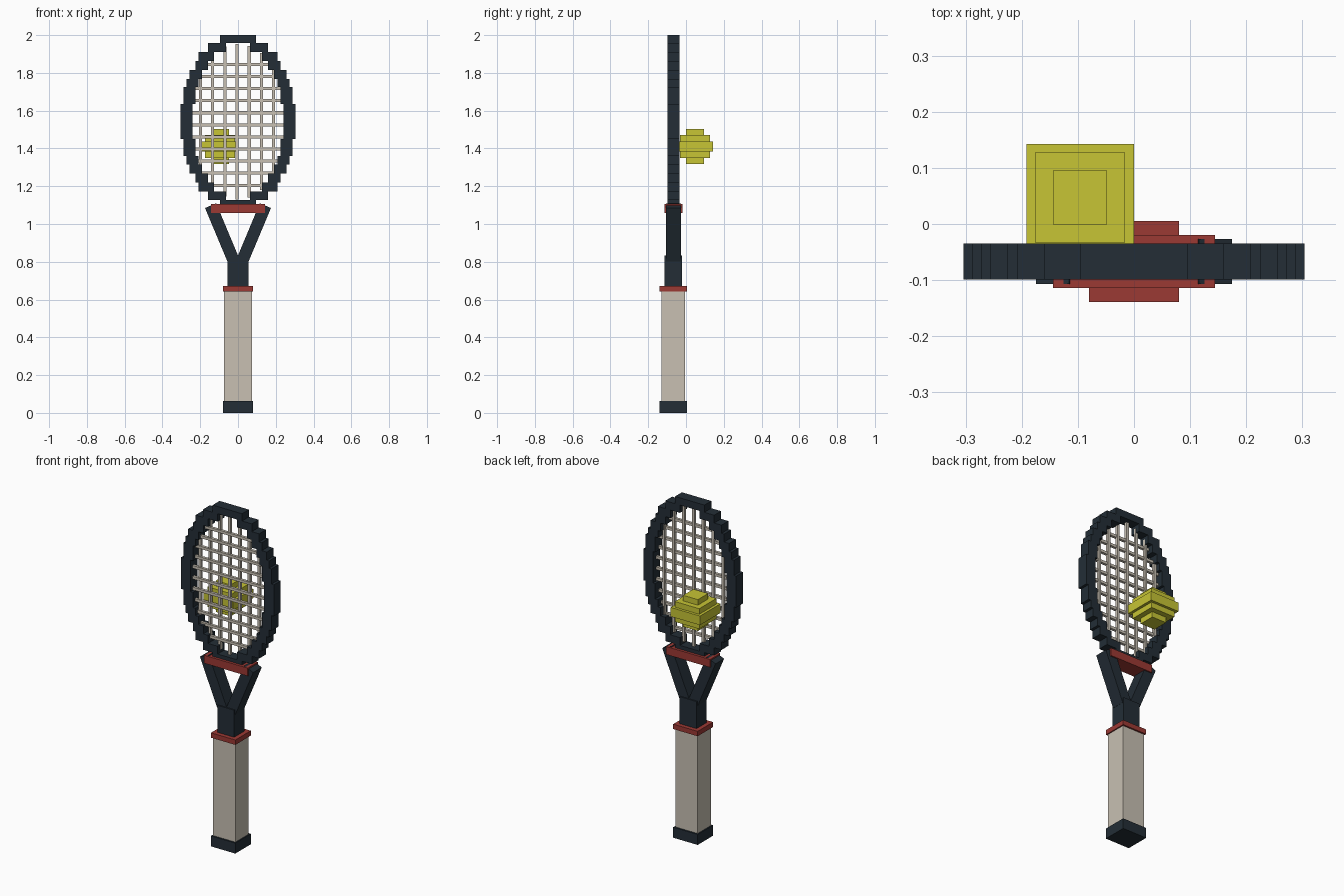
import bpy, bmesh, math
from mathutils import Matrix, Vector

if "Cube" in bpy.data.objects:
    bpy.data.objects.remove(bpy.data.objects["Cube"])


def material(name, rgb):
    m = bpy.data.materials.new(name)
    m.diffuse_color = (*rgb, 1)
    m.use_nodes = True
    m.node_tree.nodes["Principled BSDF"].inputs["Base Color"].default_value = m.diffuse_color
    return m


DARK = material("dark_slate", (0.017, 0.027, 0.037))
CREAM = material("cream", (0.58, 0.53, 0.45))
RED = material("brick_red", (0.33, 0.041, 0.034))
YELLOW = material("ball_yellow", (0.57, 0.555, 0.035))

Y0 = -0.067  # depth plane of the racket


def build(name, mat, boxes):
    """One object from boxes given as (center, size, tilt about y)."""
    bm = bmesh.new()
    for center, size, tilt in boxes:
        mtx = (Matrix.Translation(center) @ Matrix.Rotation(tilt, 4, 'Y')
               @ Matrix.Diagonal((*size, 1)))
        bmesh.ops.create_cube(bm, size=1, matrix=mtx)
    me = bpy.data.meshes.new(name)
    bm.to_mesh(me)
    bm.free()
    me.materials.append(mat)
    ob = bpy.data.objects.new(name, me)
    bpy.context.collection.objects.link(ob)
    return ob


def span(x0, x1, z0, z1, depth, y=Y0):
    return (((x0 + x1) / 2, y, (z0 + z1) / 2), (x1 - x0, depth, z1 - z0), 0)


# Handle: butt cap, grip, collar and shaft
build("butt_cap", DARK, [span(-0.08, 0.08, 0, 0.062, 0.144)])
build("grip", CREAM, [span(-0.073, 0.073, 0.062, 0.645, 0.124)])
build("grip_collar", RED, [span(-0.08, 0.08, 0.643, 0.672, 0.144)])
build("shaft", DARK, [span(-0.055, 0.055, 0.672, 0.832, 0.094)])

# Throat: two mirrored slanted arms and a cross bar
low, high = Vector((0.027, Y0, 0.815)), Vector((0.145, Y0, 1.097))
axis = high - low
for side, label in ((-1, "left"), (1, "right")):
    mid = (low + high) / 2
    build("throat_arm_" + label, DARK,
          [((side * mid.x, Y0, mid.z), (0.064, 0.08, axis.length),
            side * math.atan2(axis.x, axis.z))])
build("throat_bar", RED, [span(-0.144, 0.144, 1.058, 1.105, 0.095)])

# Head: stepped oval, rows of (height from centre, outer and inner half width)
ZC = 1.542
rows = [(0.093, 0.304, 0.241), (0.183, 0.289, 0.226), (0.226, 0.273, 0.209),
        (0.274, 0.257, 0.190), (0.321, 0.225, 0.158), (0.369, 0.208, 0.127),
        (0.415, 0.160, 0.064), (0.458, 0.096, 0.0)]
head = []
bottom = 0.0
for top, outer, inner in rows:
    for up in (-1, 1):
        z0, z1 = sorted((ZC + up * bottom, ZC + up * top))
        if inner == 0:
            head.append(span(-outer, outer, z0, z1, 0.064))
        else:
            head.append(span(inner, outer, z0, z1, 0.064))
            head.append(span(-outer, -inner, z0, z1, 0.064))
    bottom = top
build("head_frame", DARK, head)


# Strings, cut to an oval just inside the frame
def chord(d, across, along):
    return along * math.sqrt(max(0, 1 - (d / across) ** 2))


T = 0.008
verticals, horizontals = [], []
for k in range(-3, 4):
    x = -0.005 + 0.0645 * k
    h = chord(x, 0.26, 0.412)
    verticals.append(span(x - T, x + T, ZC - h, ZC + h, 0.016))
for k in range(-5, 6):
    z = 1.525 + 0.064 * k
    w = chord(z - ZC, 0.425, 0.25)
    horizontals.append(span(-w, w, z - T, z + T, 0.016, Y0 - 0.006))
build("vertical_strings", CREAM, verticals)
build("horizontal_strings", CREAM, horizontals)

# Ball: stacked square slabs, widest in the middle
BX, BY, BZ = -0.096, 0.047, 1.41
slabs = [(-0.093, -0.06, 0.048), (-0.06, -0.027, 0.08), (-0.027, 0.027, 0.096),
         (0.027, 0.06, 0.08), (0.06, 0.093, 0.048)]
build("ball", YELLOW, [span(BX - r, BX + r, BZ + a, BZ + b, 2 * r, BY)
                       for a, b, r in slabs])
